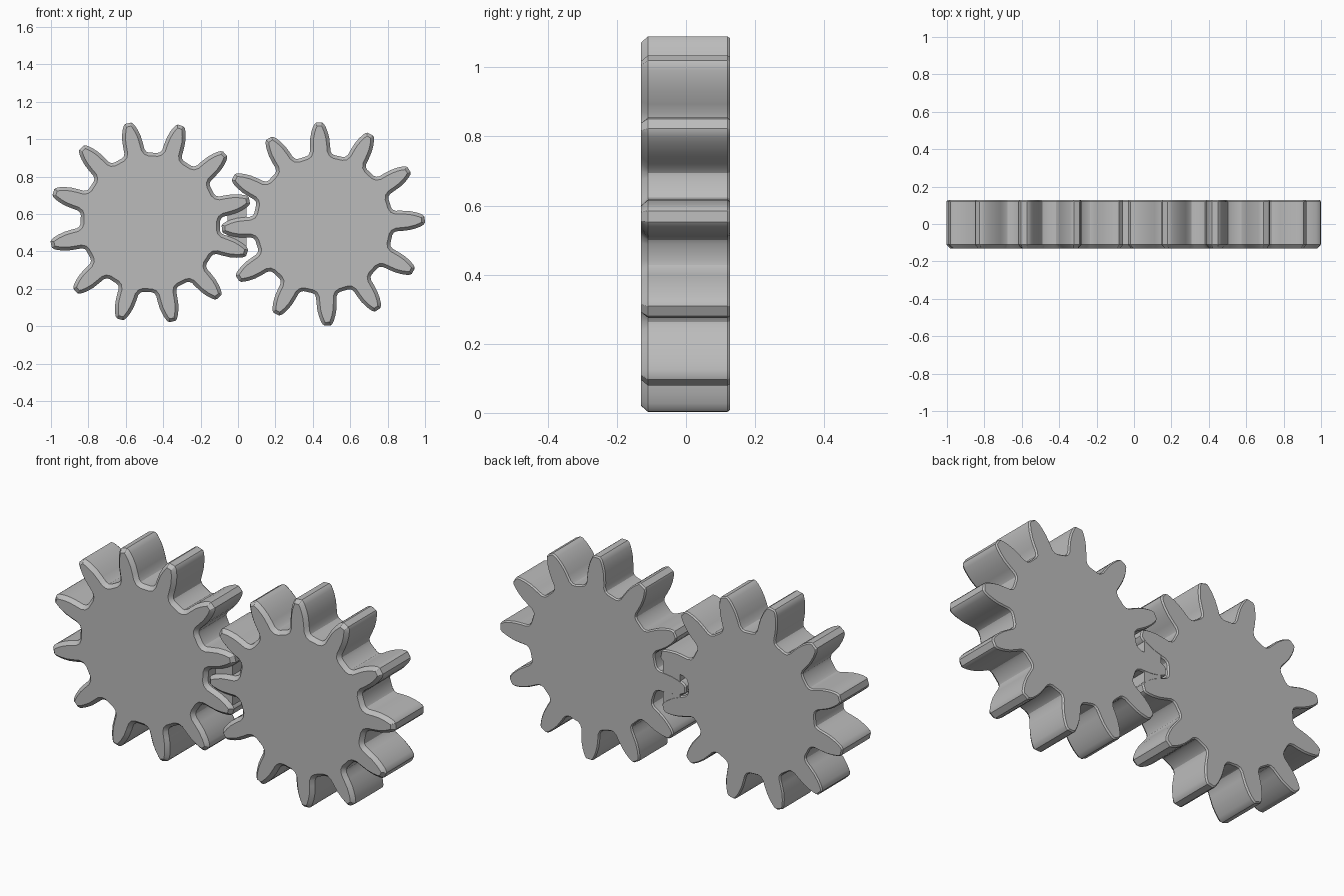
import bpy, bmesh, math
from mathutils import Vector

cube = bpy.data.objects.get("Cube")
if cube:
    bpy.data.objects.remove(cube)

TEETH = 12
FRONT, BACK = -0.13, 0.128
# Half of one tooth: (radius, half width), root to tip
FLANK = [(0.366, 0.074), (0.374, 0.062), (0.39, 0.055), (0.42, 0.054),
         (0.46, 0.051), (0.495, 0.043), (0.52, 0.034), (0.535, 0.026), (0.543, 0.016)]

grey = bpy.data.materials.new("grey metal")
grey.use_nodes = True
colour = (0.5, 0.5, 0.5, 1)
grey.diffuse_color = colour
grey.node_tree.nodes["Principled BSDF"].inputs["Base Color"].default_value = colour


def gear_outline(phase):
    """Closed counter-clockwise outline of the gear."""
    points = []
    tooth = [(r, -w) for r, w in FLANK] + [(r, w) for r, w in reversed(FLANK)]
    for i in range(TEETH):
        a = phase + i * math.tau / TEETH
        radial = Vector((math.cos(a), math.sin(a)))
        across = Vector((-radial.y, radial.x))
        points += [radial * r + across * w for r, w in tooth]
    return points


def inset(points, d):
    """Move every outline point inwards along its normal."""
    result = []
    for i, p in enumerate(points):
        t = (points[(i + 1) % len(points)] - points[i - 1]).normalized()
        result.append(p + Vector((-t.y, t.x)) * d)
    return result


def finish(bm, name):
    bmesh.ops.recalc_face_normals(bm, faces=bm.faces)
    mesh = bpy.data.meshes.new(name)
    bm.to_mesh(mesh)
    bm.free()
    mesh.materials.append(grey)
    obj = bpy.data.objects.new(name, mesh)
    bpy.context.collection.objects.link(obj)
    return obj


def make_gear(name, x, z, degrees):
    outline = gear_outline(math.radians(degrees))
    bm = bmesh.new()
    # Chamfered front edge, straight flanks, finely chamfered back edge
    layers = [(FRONT, 0.018), (FRONT + 0.02, 0), (BACK - 0.008, 0), (BACK, 0.006)]
    rings = [[bm.verts.new((x + p.x, y, z + p.y)) for p in inset(outline, d)]
             for y, d in layers]
    n = len(outline)
    for a, b in zip(rings, rings[1:]):
        for i in range(n):
            j = (i + 1) % n
            bm.faces.new((a[i], a[j], b[j], b[i]))
    bm.faces.new(rings[0])
    bm.faces.new(rings[-1])
    obj = finish(bm, name)
    bpy.ops.object.select_all(action='DESELECT')
    bpy.context.view_layer.objects.active = obj
    obj.select_set(True)
    bpy.ops.object.shade_smooth_by_angle(angle=math.radians(25))


make_gear("left_gear", 0.456, 0.546, 2.4)
make_gear("right_gear", -0.469, 0.555, 12.6)

# Fused material between the meshing teeth
bm = bmesh.new()
bmesh.ops.create_cube(bm, size=1)
low, high = Vector((-0.055, FRONT + 0.02, 0.42)), Vector((0.045, BACK - 0.001, 0.67))
for v in bm.verts:
    v.co = Vector([(l + h) / 2 + c * (h - l) for l, h, c in zip(low, high, v.co)])
finish(bm, "tooth_contact")
